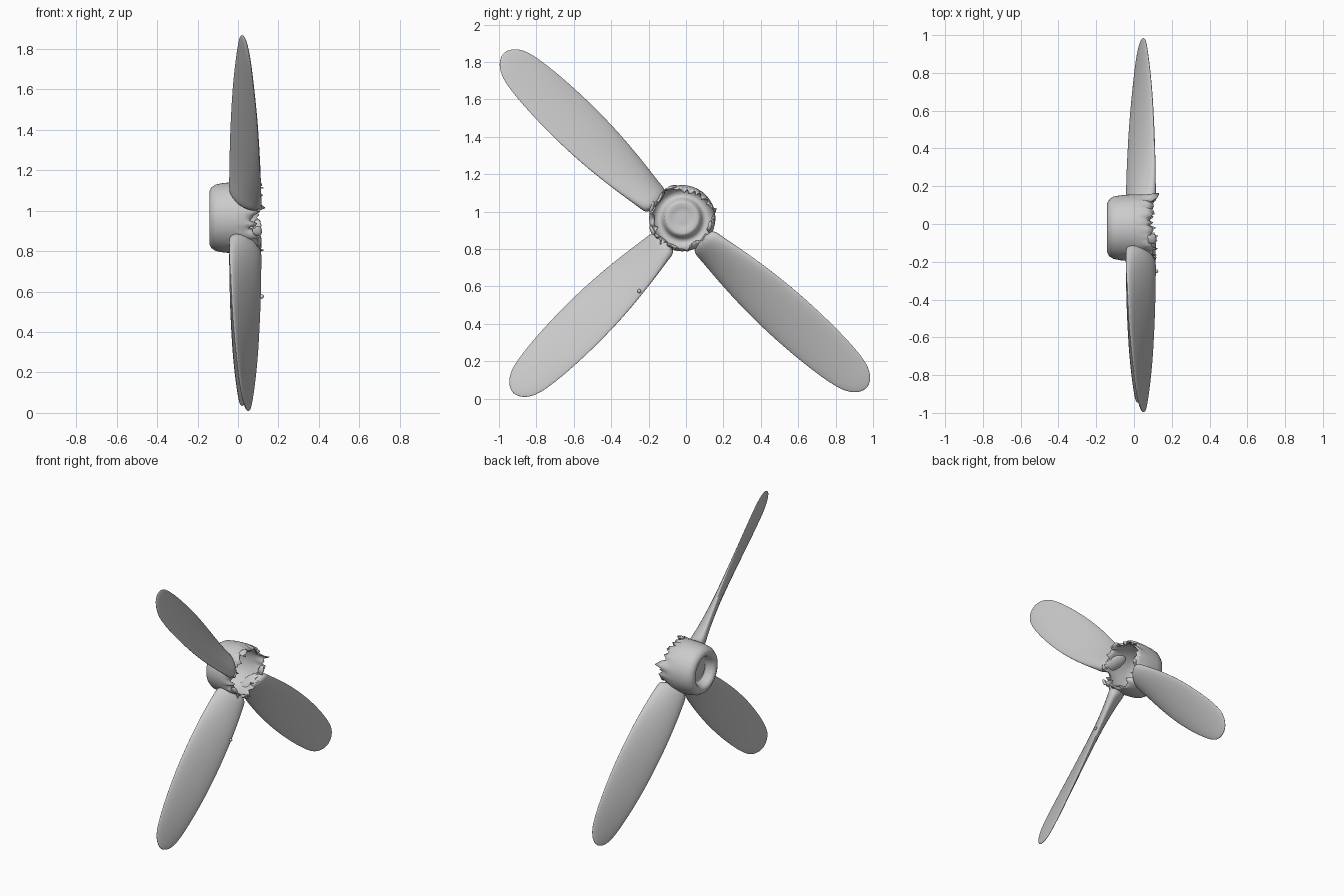
import bpy, bmesh, math, random
from mathutils import Vector

if "Cube" in bpy.data.objects:
    bpy.data.objects.remove(bpy.data.objects["Cube"])

random.seed(4)
HUB = Vector((0, -0.02, 0.965))


def finish(name, bm, angle=60):
    bmesh.ops.recalc_face_normals(bm, faces=bm.faces)
    me = bpy.data.meshes.new(name)
    bm.to_mesh(me)
    bm.free()
    ob = bpy.data.objects.new(name, me)
    bpy.context.collection.objects.link(ob)
    bpy.ops.object.select_all(action='DESELECT')
    ob.select_set(True)
    bpy.context.view_layer.objects.active = ob
    bpy.ops.object.shade_smooth_by_angle(angle=math.radians(angle))
    return ob


def skin(bm, a, b):
    n = len(a)
    for i in range(n):
        bm.faces.new((a[i], a[(i + 1) % n], b[(i + 1) % n], b[i]))


# Blade stations: fraction of length, half width seen along the axle, pitch, thickness
STATIONS = [(0.11, .072, 45, .11), (0.16, .080, 43, .095), (0.22, .096, 38, .075),
            (0.35, .120, 32, .056), (0.50, .135, 27, .046), (0.65, .137, 24, .038),
            (0.80, .127, 20, .031), (0.90, .110, 17, .026), (0.95, .090, 16, .022),
            (0.985, .056, 15, .016), (1.0, .015, 15, .007)]


def blade(name, angle, length, root_shift):
    a = math.radians(angle)
    axis = Vector((0, math.cos(a), math.sin(a)))
    side = Vector((0, math.sin(a), -math.cos(a)))
    x_axis = Vector((1, 0, 0))
    bm = bmesh.new()
    rings = []
    for s, half, pitch, thick in STATIONS:
        p = math.radians(pitch)
        chord = side * math.cos(p) - x_axis * math.sin(p)
        normal = x_axis * math.cos(p) + side * math.sin(p)
        centre = HUB + axis * (s * length) + side * (root_shift * (1 - s)) + x_axis * 0.036
        ring = []
        for i in range(16):
            t = math.tau * i / 16
            ring.append(bm.verts.new(centre + chord * (half / math.cos(p) * math.cos(t))
                                     + normal * (thick / 2 * math.sin(t))))
        rings.append(ring)
    for r0, r1 in zip(rings, rings[1:]):
        skin(bm, r0, r1)
    bm.faces.new(rings[0])
    bm.faces.new(rings[-1])
    ob = finish(name, bm, 80)
    sub = ob.modifiers.new("smooth", 'SUBSURF')
    sub.levels = sub.render_levels = 2


blade("blade_upper", 137.4, 1.30, -0.035)
blade("blade_lower_front", 226, 1.30, -0.02)
blade("blade_lower_back", -42.6, 1.34, 0.015)

# Hub: hollow cup with a dished nose face and a torn open rim
PROFILE = [(-.088, .03), (-.09, .058), (-.078, .078), (-.085, .092), (-.122, .102),
           (-.137, .115), (-.139, .130), (-.130, .148), (-.108, .162), (-.07, .169),
           (-.02, .173), (.03, .174), (.065, .170), (.10, .162)]
SEG = 72
bm = bmesh.new()
rings = []
jag = [(random.uniform(-.03, .018), random.uniform(-.018, .014)) for _ in range(SEG)]
for k, (x, r) in enumerate(PROFILE):
    amount = {len(PROFILE) - 1: 1.0, len(PROFILE) - 2: 0.4}.get(k, 0)
    ring = []
    for i in range(SEG):
        t = math.tau * i / SEG
        wave = 0.012 * math.sin(3 * t + 1) + 0.008 * math.sin(7 * t)
        xx = x + amount * (jag[i][0] + wave)
        rr = r + amount * (jag[i][1] + wave)
        ring.append(bm.verts.new(HUB + Vector((xx, rr * math.cos(t), rr * math.sin(t)))))
    rings.append(ring)
for r0, r1 in zip(rings, rings[1:]):
    skin(bm, r0, r1)
bm.faces.new(rings[0])
hub = finish("hub_shell", bm, 60)
wall = hub.modifiers.new("wall", 'SOLIDIFY')
wall.thickness = 0.006
wall.offset = 0

# Small torn flaps beside the blade roots on the open side
for n, (ang, rad) in enumerate([(110, .185), (160, .185), (203, .185), (-15, .165), (250, .17)]):
    a = math.radians(ang)
    bm = bmesh.new()
    bmesh.ops.create_icosphere(bm, subdivisions=2, radius=1)
    for v in bm.verts:
        k = 1 + random.uniform(-.2, .2)
        d = Vector((v.co.x * .022, v.co.y * .010, v.co.z * .030)) * k
        out, tan = Vector((0, math.cos(a), math.sin(a))), Vector((0, -math.sin(a), math.cos(a)))
        v.co = HUB + Vector((.095 + d.x, 0, 0)) + out * (rad - .012 + d.y) + tan * d.z
    finish(f"torn_flap_{n + 1}", bm)

# Chip on the edge of the lower front blade
bm = bmesh.new()
bmesh.ops.create_icosphere(bm, subdivisions=1, radius=0.012)
for v in bm.verts:
    v.co += Vector((.118, -.25, .575))
finish("edge_chip", bm)
